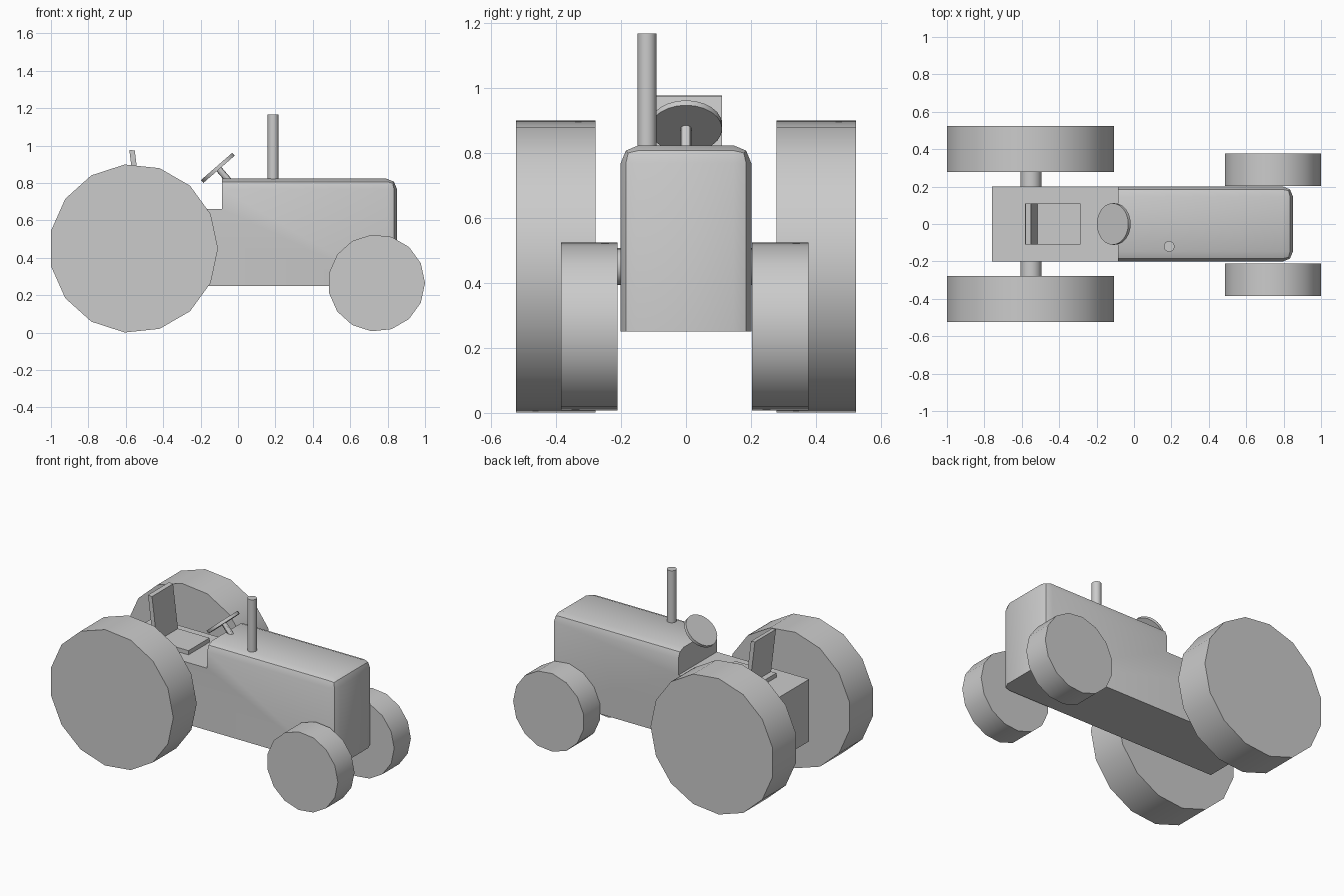
import bpy, bmesh, math
from mathutils import Vector, Matrix

if "Cube" in bpy.data.objects:
    bpy.data.objects.remove(bpy.data.objects["Cube"])


def finish(name, bm, angle=30):
    bmesh.ops.recalc_face_normals(bm, faces=bm.faces)
    me = bpy.data.meshes.new(name)
    bm.to_mesh(me)
    bm.free()
    ob = bpy.data.objects.new(name, me)
    bpy.context.collection.objects.link(ob)
    bpy.ops.object.select_all(action='DESELECT')
    ob.select_set(True)
    bpy.context.view_layer.objects.active = ob
    bpy.ops.object.shade_smooth_by_angle(angle=math.radians(angle))
    return ob


def extrude(bm, pts, vec):
    face = bm.faces.new([bm.verts.new(p) for p in pts])
    r = bmesh.ops.extrude_face_region(bm, geom=[face], use_keep_orig=True)
    verts = [g for g in r['geom'] if isinstance(g, bmesh.types.BMVert)]
    bmesh.ops.translate(bm, verts=verts, vec=vec)


def cylinder(name, a, b, radius, sides, ref=(1, 0, 0)):
    # first vertex of the rim points along ref
    a, b = Vector(a), Vector(b)
    axis = (b - a).normalized()
    u = Vector(ref)
    u = (u - axis * u.dot(axis)).normalized()
    v = u.cross(axis)
    bm = bmesh.new()
    ring = [2 * math.pi * i / sides for i in range(sides)]
    extrude(bm, [a + radius * (u * math.cos(t) + v * math.sin(t)) for t in ring], b - a)
    return finish(name, bm)


def side_profile(name, xz, half_width, bevel_test=None, width=0.055):
    bm = bmesh.new()
    extrude(bm, [(x, -half_width, z) for x, z in xz], (0, 2 * half_width, 0))
    if bevel_test:
        edges = [e for e in bm.edges if all(bevel_test(v.co) for v in e.verts)
                 and not all(v.co.z < 0.3 or v.co.x < 0 for v in e.verts)]
        bmesh.ops.bevel(bm, geom=edges, offset=width, offset_type='OFFSET',
                        segments=2, profile=0.5, affect='EDGES')
    return finish(name, bm)


# body: bonnet and lower driver platform, rounded along bonnet top and nose
side_profile("body", [(-0.76, 0.25), (0.85, 0.25), (0.85, 0.823), (-0.085, 0.823),
                      (-0.085, 0.66), (-0.76, 0.66)], 0.201,
             lambda c: c.z > 0.8 or c.x > 0.8)

# wheels
REAR, FRONT = (-0.5585, 0.45), (0.7405, 0.2655)
for side, s in (("right", -1), ("left", 1)):
    (x, z) = REAR
    cylinder("rear_wheel_" + side, (x, s * 0.278, z), (x, s * 0.523, z), 0.4515, 15)
    (x, z) = FRONT
    off = -0.004
    cylinder("front_wheel_" + side, (x, s * 0.207 + off, z), (x, s * 0.381 + off, z), 0.2594, 15)

# axle
cylinder("rear_axle", (-0.551, -0.3, 0.45), (-0.551, 0.3, 0.45), 0.057, 15)

# exhaust pipe
cylinder("exhaust_pipe", (0.188, -0.12, 0.78), (0.188, -0.12, 1.167), 0.029, 16)

# steering wheel and column
tilt = math.radians(41)
normal = Vector((-math.sin(tilt), 0, math.cos(tilt)))
hub = Vector((-0.108, 0, 0.881))
cylinder("steering_wheel", hub - normal * 0.01, hub + normal * 0.01, 0.111, 24)
cylinder("steering_column", hub, hub - normal * 0.12, 0.017, 12)

# seat cushion and backrest
side_profile("seat_cushion", [(-0.583, 0.655), (-0.285, 0.655), (-0.285, 0.688), (-0.583, 0.688)], 0.11)
side_profile("seat_backrest", [(-0.544, 0.68), (-0.515, 0.68), (-0.552, 0.974), (-0.581, 0.977)], 0.11)
